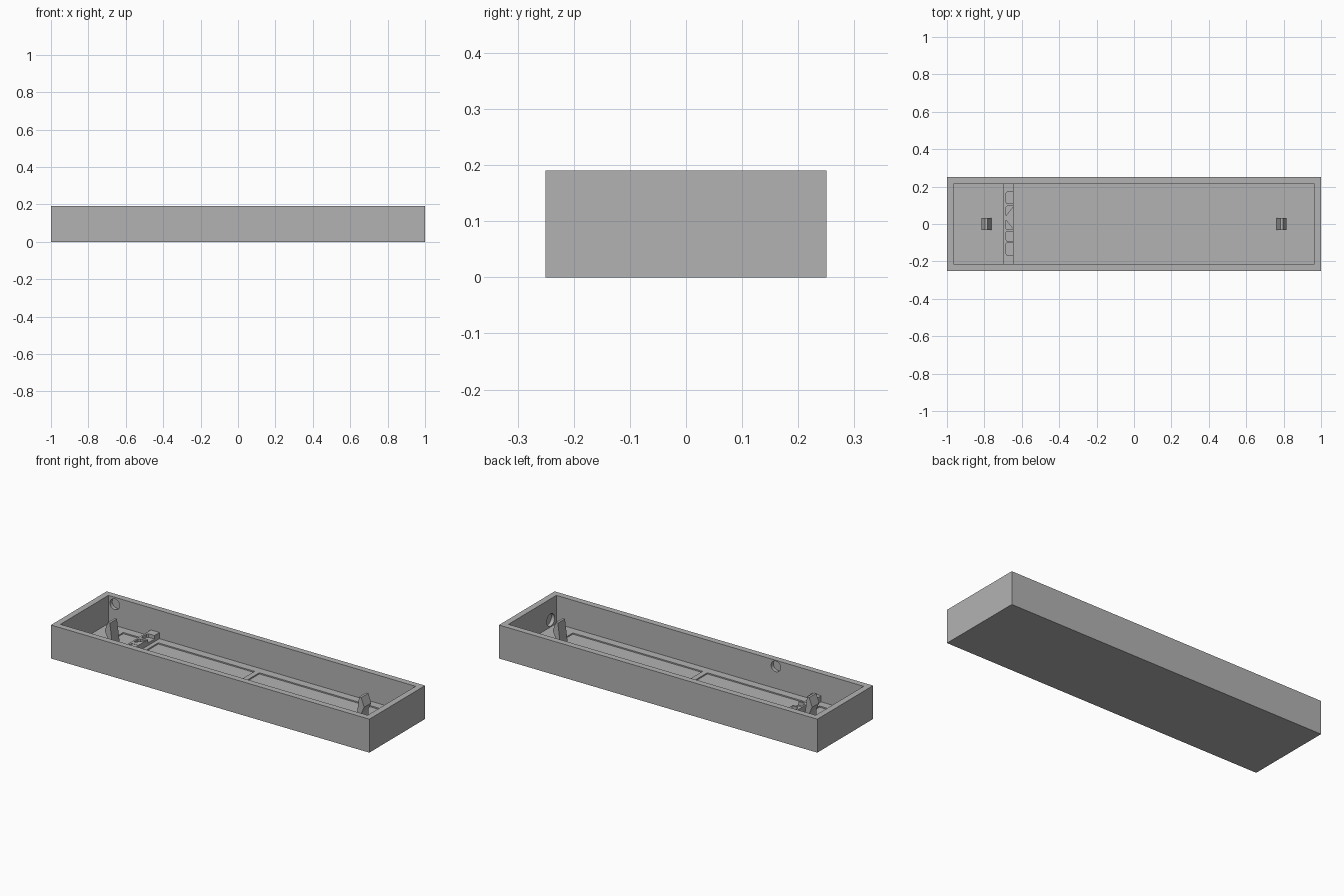
import bpy
import math
from mathutils import Matrix

if "Cube" in bpy.data.objects:
    bpy.data.objects.remove(bpy.data.objects["Cube"], do_unlink=True)

grey = bpy.data.materials.new("plain grey")
grey.use_nodes = True
color = (0.45, 0.45, 0.45, 1)
grey.diffuse_color = color
grey.node_tree.nodes["Principled BSDF"].inputs["Base Color"].default_value = color


def prism(name, outline, depth, matrix=Matrix()):
    """Extrude a 2D outline along local z, then place it with a matrix."""
    n = len(outline)
    verts = [matrix @ Matrix.Translation((a, b, h)).to_translation()
             for h in (0, depth) for a, b in outline]
    faces = [tuple(reversed(range(n))), tuple(range(n, 2 * n))]
    faces += [(i, (i + 1) % n, (i + 1) % n + n, i + n) for i in range(n)]
    mesh = bpy.data.meshes.new(name)
    mesh.from_pydata(verts, [], faces)
    mesh.materials.append(grey)
    obj = bpy.data.objects.new(name, mesh)
    bpy.context.collection.objects.link(obj)
    return obj


def box(name, x0, x1, y0, y1, z0, z1):
    outline = [(x0, y0), (x1, y0), (x1, y1), (x0, y1)]
    return prism(name, outline, z1 - z0, Matrix.Translation((0, 0, z0)))


def disc(radius, depth, matrix):
    ring = [(radius * math.cos(i * math.tau / 32), radius * math.sin(i * math.tau / 32))
            for i in range(32)]
    return prism("hole_cutter", ring, depth, matrix)


def cut(target, cutter):
    cutter.hide_render = True
    mod = target.modifiers.new("cut", "BOOLEAN")
    mod.operation = "DIFFERENCE"
    mod.solver = "EXACT"
    mod.object = cutter
    bpy.context.view_layer.objects.active = target
    bpy.ops.object.modifier_apply(modifier=mod.name)
    bpy.data.objects.remove(cutter, do_unlink=True)


# Open tray with a thin floor
FLOOR = 0.03
tray = box("tray", -1, 1, -0.25, 0.25, 0, 0.19)
cut(tray, box("cavity_cutter", -0.965, 0.965, -0.215, 0.215, FLOOR, 0.3))

# Shallow floor recesses
for x0, x1 in ((-0.84, -0.72), (-0.62, -0.015), (0.015, 0.83)):
    cut(tray, box("recess_cutter", x0, x1, -0.17, 0.17, FLOOR - 0.007, 0.1))

# Blind round sockets in the inner walls
along_y = Matrix.Rotation(-math.pi / 2, 4, "X")
along_x = Matrix.Rotation(math.pi / 2, 4, "Y")
cut(tray, disc(0.03, 0.04, Matrix.Translation((-0.925, 0.195, 0.15)) @ along_y))
cut(tray, disc(0.03, 0.04, Matrix.Translation((-0.414, -0.235, 0.155)) @ along_y))
cut(tray, disc(0.035, 0.04, Matrix.Translation((0.945, -0.164, 0.07)) @ along_x))

# Tapered snap clips with outward barbs
profile = [(0.762, 0.02), (0.80, 0.02), (0.797, 0.085), (0.815, 0.125),
           (0.796, 0.175), (0.783, 0.175)]
upright = Matrix.Rotation(math.pi / 2, 4, "X")
for side, name in ((1, "left_clip"), (-1, "right_clip")):
    outline = [(side * a, b) for a, b in profile][::side]
    prism(name, outline, 0.064, Matrix.Translation((0, 0.032, 0)) @ upright)

# Low cross bar with five open pockets
bar = box("cross_bar", -0.698, -0.644, -0.215, 0.215, 0.025, 0.065)
pockets = ((0.11, 0.17), (0.04, 0.095), (-0.03, 0.025), (-0.09, -0.04), (-0.165, -0.10))
for y0, y1 in pockets:
    outline = [(-0.688, y0 + 0.01), (-0.68, y0), (-0.63, y0), (-0.63, y1),
               (-0.68, y1), (-0.688, y1 - 0.01)]
    cut(bar, prism("pocket_cutter", outline, 0.1, Matrix.Translation((0, 0, 0.045))))

# Diagonal webs filling half of the two middle pockets
for i, (y0, y1) in enumerate(pockets[1:3]):
    start, end = (y0, y1) if i == 0 else (y1, y0)
    corners = [(-0.688, start), (-0.644, start), (-0.644, end)]
    prism("pocket_web", corners[::1 if i == 0 else -1], 0.02,
          Matrix.Translation((0, 0, 0.044)))
